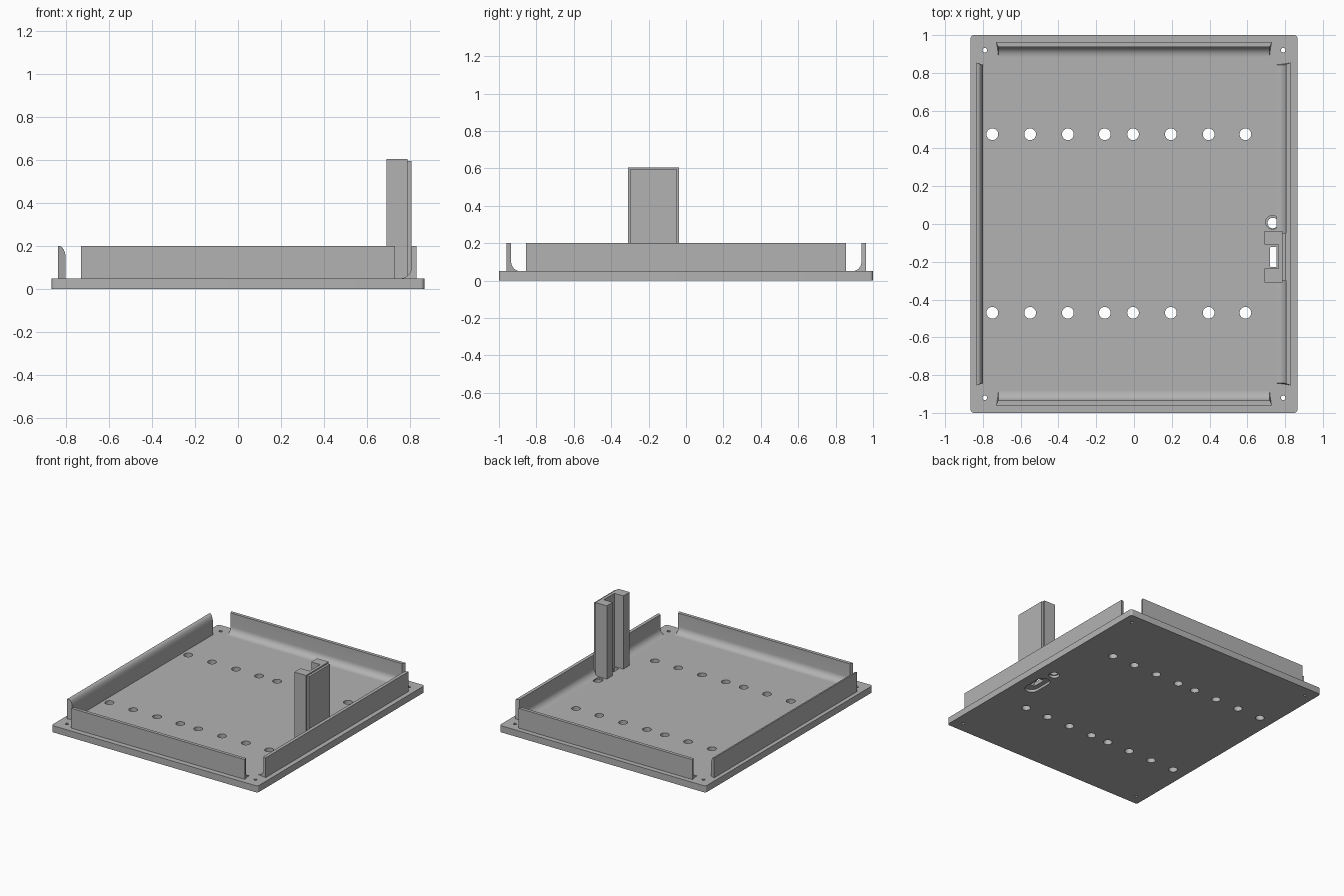
import bpy, bmesh
from math import pi, sin, cos
from mathutils import Matrix

if "Cube" in bpy.data.objects:
    bpy.data.objects.remove(bpy.data.objects["Cube"])

grey = bpy.data.materials.new("plain grey")
grey.use_nodes = True
colour = (0.45, 0.45, 0.45, 1)
grey.diffuse_color = colour
grey.node_tree.nodes["Principled BSDF"].inputs["Base Color"].default_value = colour


def finish(name, bm):
    bmesh.ops.recalc_face_normals(bm, faces=bm.faces)
    mesh = bpy.data.meshes.new(name)
    bm.to_mesh(mesh)
    bm.free()
    obj = bpy.data.objects.new(name, mesh)
    mesh.materials.append(grey)
    bpy.context.collection.objects.link(obj)
    return obj


def smooth(obj):
    bpy.ops.object.select_all(action="DESELECT")
    obj.select_set(True)
    bpy.context.view_layer.objects.active = obj
    bpy.ops.object.shade_smooth_by_angle(angle=pi / 6)


def prism(bm, points, z0, z1):
    low = [bm.verts.new((x, y, z0)) for x, y in points]
    high = [bm.verts.new((x, y, z1)) for x, y in points]
    bm.faces.new(low)
    bm.faces.new(high)
    for i in range(len(points)):
        j = (i + 1) % len(points)
        bm.faces.new((low[i], low[j], high[j], high[i]))


def rounded(x, y, hx, hy, r, steps=6):
    """Outline of a rounded rectangle; hx = hy = r makes a circle."""
    points = []
    for q, (sx, sy) in enumerate(((1, 1), (-1, 1), (-1, -1), (1, -1))):
        for k in range(steps + 1):
            a = (q + k / steps) * pi / 2
            p = (x + sx * (hx - r) + r * cos(a), y + sy * (hy - r) + r * sin(a))
            if not points or (abs(p[0] - points[-1][0]) + abs(p[1] - points[-1][1])) > 1e-5:
                points.append(p)
    if abs(points[0][0] - points[-1][0]) + abs(points[0][1] - points[-1][1]) < 1e-5:
        points.pop()
    return points


def cut(target, outlines):
    bm = bmesh.new()
    for points, z0, z1 in outlines:
        prism(bm, points, z0, z1)
    cutter = finish("hole_cutter", bm)
    cutter.hide_render = True
    mod = target.modifiers.new("holes", "BOOLEAN")
    mod.operation = "DIFFERENCE"
    mod.solver = "EXACT"
    mod.object = cutter
    bpy.context.view_layer.objects.active = target
    bpy.ops.object.modifier_apply(modifier=mod.name)
    bpy.data.objects.remove(cutter)


# Base plate with rounded corners
TOP = 0.05
bm = bmesh.new()
prism(bm, rounded(0, 0, 0.865, 1, 0.018), 0, TOP)
plate = finish("base_plate", bm)

# Two rows of round holes, and a small screw hole in each corner
through = (-0.1, 0.1)
holes = []
for y in (-0.47, 0.475):
    for x in (-0.75, -0.55, -0.35, -0.155, -0.005, 0.195, 0.395, 0.59):
        holes.append((rounded(x, y, 0.031, 0.031, 0.031), *through))
for x in (-0.79, 0.79):
    for y in (-0.92, 0.92):
        holes.append((rounded(x, y, 0.012, 0.012, 0.012, 3), *through))
# Cable slot and round hole by the bracket
holes.append((rounded(0.74, -0.175, 0.02, 0.052, 0.002, 1), *through))
holes.append((rounded(0.735, 0.005, 0.028, 0.028, 0.028), *through))
cut(plate, holes)
# Recesses around both
cut(plate, [(rounded(0.735, -0.175, 0.05, 0.11, 0.05), -0.1, 0.02),
            (rounded(0.735, 0.007, 0.038, 0.038, 0.038), -0.1, 0.02)])
cut(plate, [(rounded(0.733, 0.009, 0.036, 0.036, 0.036), 0.04, 0.1)])
smooth(plate)


# Walls: a profile of (depth inward, height), with slightly slanted ends
def wall(name, profile, outer, half, turn):
    bm = bmesh.new()
    ends = []
    for s in (-1, 1):
        ends.append([bm.verts.new((s * (half - 0.4 * min(d, 0.03)), d - outer, z))
                     for d, z in profile])
    a, b = ends
    bm.faces.new(a)
    bm.faces.new(b)
    for i in range(len(a)):
        j = (i + 1) % len(a)
        bm.faces.new((a[i], a[j], b[j], b[i]))
    bmesh.ops.transform(bm, matrix=Matrix.Rotation(turn, 4, "Z"), verts=bm.verts)
    smooth(finish(name, bm))


R, T, H, STEPS = 0.05, 0.025, 0.2, 8
arc = [k / STEPS * pi / 2 for k in range(STEPS + 1)]
filleted = [(0, TOP - 0.005), (0, H), (T, H)]
filleted += [(T + R * (1 - cos(a)), TOP + R * (1 - sin(a))) for a in arc]
filleted += [(T + R, TOP - 0.005)]
round_top = [(0, TOP - 0.005), (0, H)]
round_top += [(0.006 + 0.029 * sin(a), H - 0.06 * (1 - cos(a))) for a in arc]
round_top += [(0.035, TOP - 0.005)]

wall("front_wall", filleted, 0.96, 0.73, 0)
wall("back_wall", filleted, 0.963, 0.73, pi)
wall("right_wall", filleted, 0.83, 0.855, pi / 2)
wall("left_wall", round_top, 0.835, 0.855, -pi / 2)

# Upright channel bracket, open toward the middle of the plate
bm = bmesh.new()
prism(bm, [(0.69, -0.31), (0.787, -0.31), (0.787, -0.037), (0.69, -0.037),
           (0.69, -0.108), (0.765, -0.108), (0.765, -0.235), (0.69, -0.235)], 0.045, 0.605)
finish("bracket_channel", bm)
bm = bmesh.new()
prism(bm, [(0.78, -0.3), (0.805, -0.3), (0.805, -0.048), (0.78, -0.048)], 0.045, 0.595)
finish("bracket_back_plate", bm)
